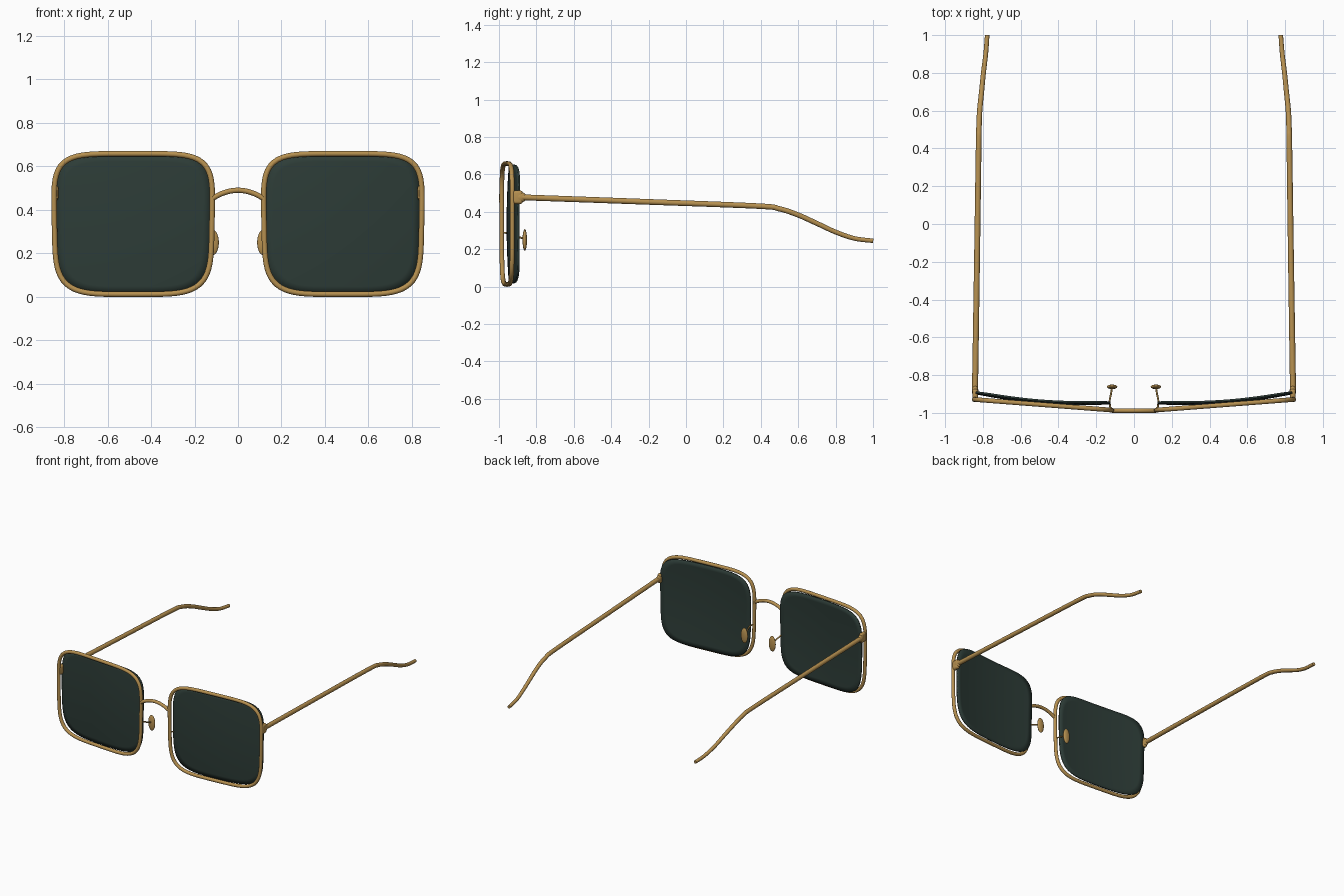
import bpy, bmesh, math
from mathutils import Vector

old = bpy.data.objects.get("Cube")
if old:
    bpy.data.objects.remove(old, do_unlink=True)


def material(name, rgb, metallic=0.0):
    m = bpy.data.materials.new(name)
    m.use_nodes = True
    m.diffuse_color = (*rgb, 1)
    m.node_tree.nodes["Principled BSDF"].inputs["Base Color"].default_value = (*rgb, 1)
    return m


GOLD = material("brushed gold", (0.47, 0.28, 0.08))
GREEN = material("dark green lens", (0.026, 0.045, 0.038))
CX, CZ = 0.482, 0.335      # lens centre
HALF_W, HALF_H = 0.362, 0.323


def outline(t):
    """Rounded square, rounder and slightly narrower towards the bottom."""
    c, s = math.cos(t), math.sin(t)
    n = 5.0 if s > 0 else 4.5
    r = (abs(c) ** n + abs(s) ** n) ** (-1 / n)
    return HALF_W * r * c * (1 + 0.018 * r * s), HALF_H * r * s


def finish(obj, mat):
    obj.data.materials.append(mat)
    bpy.ops.object.select_all(action='DESELECT')
    obj.select_set(True)
    bpy.context.view_layer.objects.active = obj
    bpy.ops.object.shade_smooth_by_angle(angle=math.radians(50))
    return obj


def mesh_object(name, bm, mat):
    bmesh.ops.recalc_face_normals(bm, faces=bm.faces)
    me = bpy.data.meshes.new(name)
    bm.to_mesh(me)
    bm.free()
    obj = bpy.data.objects.new(name, me)
    bpy.context.collection.objects.link(obj)
    return finish(obj, mat)


def tube(name, points, radii, closed=False, sides=14):
    """Sweep a circle along a path, radius interpolated from start to end."""
    bm = bmesh.new()
    pts = [Vector(p) for p in points]
    n = len(pts)
    rings = []
    for i, p in enumerate(pts):
        a = pts[i - 1] if closed or i else p
        b = pts[(i + 1) % n] if closed or i < n - 1 else p
        d = (b - a).normalized()
        up = Vector((0, 1, 0)) if abs(d.y) < 0.6 else Vector((0, 0, 1))
        u = d.cross(up).normalized()
        v = d.cross(u)
        r = radii[0] + (radii[1] - radii[0]) * i / (n - 1)
        rings.append([bm.verts.new(p + r * (math.cos(k) * u + math.sin(k) * v))
                      for k in (math.tau * j / sides for j in range(sides))])
    for i in range(n if closed else n - 1):
        a, b = rings[i], rings[(i + 1) % n]
        for j in range(sides):
            k = (j + 1) % sides
            bm.faces.new((a[j], a[k], b[k], b[j]))
    if not closed:
        bm.faces.new(rings[0])
        bm.faces.new(rings[-1])
    return mesh_object(name, bm, GOLD)


def spline(points, steps=8):
    """Smooth path through the given points."""
    p = [Vector(q) for q in points]
    p = [2 * p[0] - p[1]] + p + [2 * p[-1] - p[-2]]
    out = []
    for a, b, c, d in zip(p, p[1:], p[2:], p[3:]):
        for k in range(steps):
            t = k / steps
            out.append(0.5 * (2 * b + (c - a) * t + (2 * a - 5 * b + 4 * c - d) * t ** 2
                              + (3 * b - a - 3 * c + d) * t ** 3))
    return out + [p[-2]]


def ellipsoid(name, centre, size):
    bm = bmesh.new()
    bmesh.ops.create_uvsphere(bm, u_segments=24, v_segments=14, radius=1)
    bmesh.ops.scale(bm, vec=size, verts=bm.verts)
    bmesh.ops.translate(bm, vec=centre, verts=bm.verts)
    return mesh_object(name, bm, GOLD)


def rounded_box(name, centre, size, bevel):
    bm = bmesh.new()
    bmesh.ops.create_cube(bm, size=1)
    bmesh.ops.scale(bm, vec=size, verts=bm.verts)
    bmesh.ops.bevel(bm, geom=bm.edges[:], offset=bevel, segments=4, profile=0.5, affect='EDGES')
    bmesh.ops.translate(bm, vec=centre, verts=bm.verts)
    return mesh_object(name, bm, GOLD)


def lens(name, side):
    """Domed sheet made of concentric rings, thickened."""
    bm = bmesh.new()
    count, layers = 96, 10

    def vert(dx, dz):
        y = -0.947 + 0.075 * dx + 0.19 * dx * dx + 0.12 * dz * dz
        return bm.verts.new((side * (CX + dx), y, CZ + dz))

    centre = vert(0, 0)
    previous = None
    for layer in range(1, layers + 1):
        f = 0.985 * layer / layers
        ring = [vert(*(f * q for q in outline(math.tau * i / count))) for i in range(count)]
        for i in range(count):
            j = (i + 1) % count
            if previous:
                bm.faces.new((previous[i], ring[i], ring[j], previous[j]))
            else:
                bm.faces.new((centre, ring[i], ring[j]))
        previous = ring
    obj = mesh_object(name, bm, GREEN)
    mod = obj.modifiers.new("thickness", 'SOLIDIFY')
    mod.thickness = 0.01
    mod.offset = 0


for label, s in (("left", 1), ("right", -1)):
    # rim, angled back towards the temple
    path = []
    for i in range(120):
        dx, dz = outline(math.tau * i / 120)
        path.append((s * (CX + dx), -0.957 + 0.077 * dx, CZ + dz))
    tube(label + "_rim", path, (0.0125, 0.0125), closed=True)
    lens(label + "_lens", s)

    # hinge block with a narrower knuckle
    rounded_box(label + "_hinge", (s * 0.841, -0.902, 0.478), (0.03, 0.058, 0.072), 0.014)
    ellipsoid(label + "_hinge_knuckle", (s * 0.841, -0.885, 0.478), (0.017, 0.032, 0.028))

    # temple arm with a drooping, inward tip
    arm = [(0.842, -0.89, 0.478), (0.832, -0.25, 0.455), (0.823, 0.38, 0.431), (0.821, 0.5, 0.416),
           (0.817, 0.6, 0.383), (0.807, 0.7, 0.338), (0.797, 0.8, 0.292),
           (0.785, 0.9, 0.258), (0.777, 1.0, 0.245)]
    tube(label + "_temple", spline([(s * x, y, z) for x, y, z in arm]), (0.016, 0.012))

    # nose pad and its wire
    ellipsoid(label + "_nose_pad", (s * 0.116, -0.862, 0.25), (0.028, 0.012, 0.058))
    wire = [(0.124, -0.98, 0.29), (0.129, -0.94, 0.283), (0.122, -0.9, 0.268), (0.116, -0.864, 0.255)]
    tube(label + "_pad_wire", spline([(s * x, y, z) for x, y, z in wire]), (0.005, 0.005), sides=10)

# arched bridge
arch = [(x / 100, -0.988, 0.49 - 0.036 * (x / 11.5) ** 2) for x in (-11.5, -8, -4, 0, 4, 8, 11.5)]
tube("bridge", spline(arch, 5), (0.012, 0.012))
